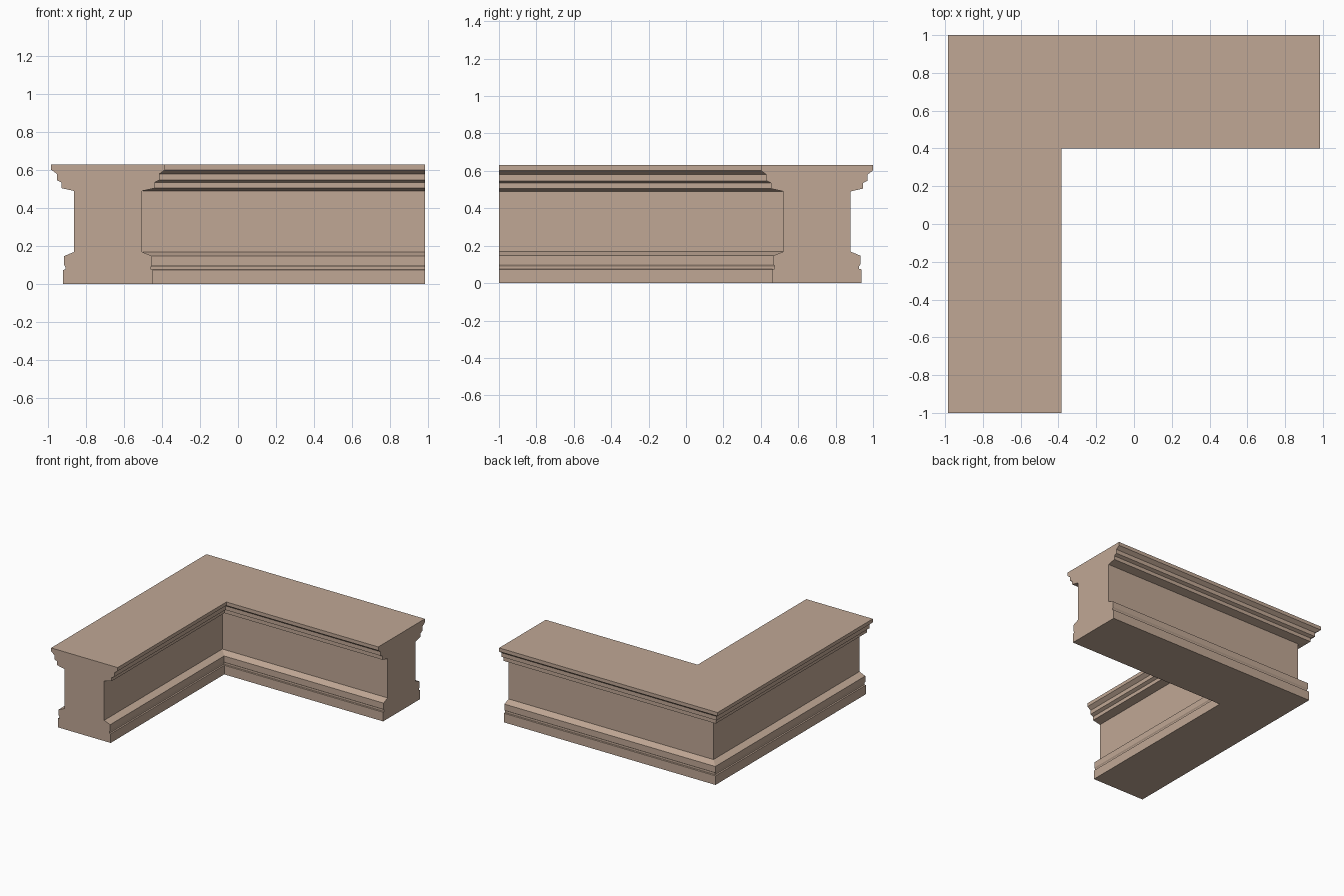
import bpy, bmesh

if "Cube" in bpy.data.objects:
    bpy.data.objects.remove(bpy.data.objects["Cube"])

# Half profile of the moulding: (distance from centre line, height)
half = [(.237, 0), (.237, .074), (.226, .076), (.226, .09), (.232, .1),
        (.232, .147), (.179, .169), (.179, .49), (.245, .505), (.245, .535),
        (.27, .547), (.27, .58), (.3, .602), (.3, .631)]
profile = half + [(-d, z) for d, z in reversed(half)]

CX, CY = -.685, .7      # centre lines of the two arms
END_X, END_Y = .985, -1  # cut ends

# Sweep the profile along the L with a mitred corner
bm = bmesh.new()
stations = [lambda d: (CX + d, END_Y),
            lambda d: (CX + d, CY - d),
            lambda d: (END_X, CY - d)]
rings = [[bm.verts.new((*at(d), z)) for d, z in profile] for at in stations]
n = len(profile)
for a, b in zip(rings, rings[1:]):
    for i in range(n):
        j = (i + 1) % n
        bm.faces.new((a[i], a[j], b[j], b[i]))

# Flat end caps
bm.faces.new(rings[0])
bm.faces.new(rings[-1][::-1])
bmesh.ops.recalc_face_normals(bm, faces=bm.faces[:])

mesh = bpy.data.meshes.new("corner_moulding")
bm.to_mesh(mesh)
bm.free()

# Tan stone colour
stone = bpy.data.materials.new("tan_stone")
stone.diffuse_color = (.53, .39, .30, 1)
stone.use_nodes = True
stone.node_tree.nodes["Principled BSDF"].inputs["Base Color"].default_value = stone.diffuse_color
mesh.materials.append(stone)
bpy.context.collection.objects.link(bpy.data.objects.new("corner_moulding", mesh))
